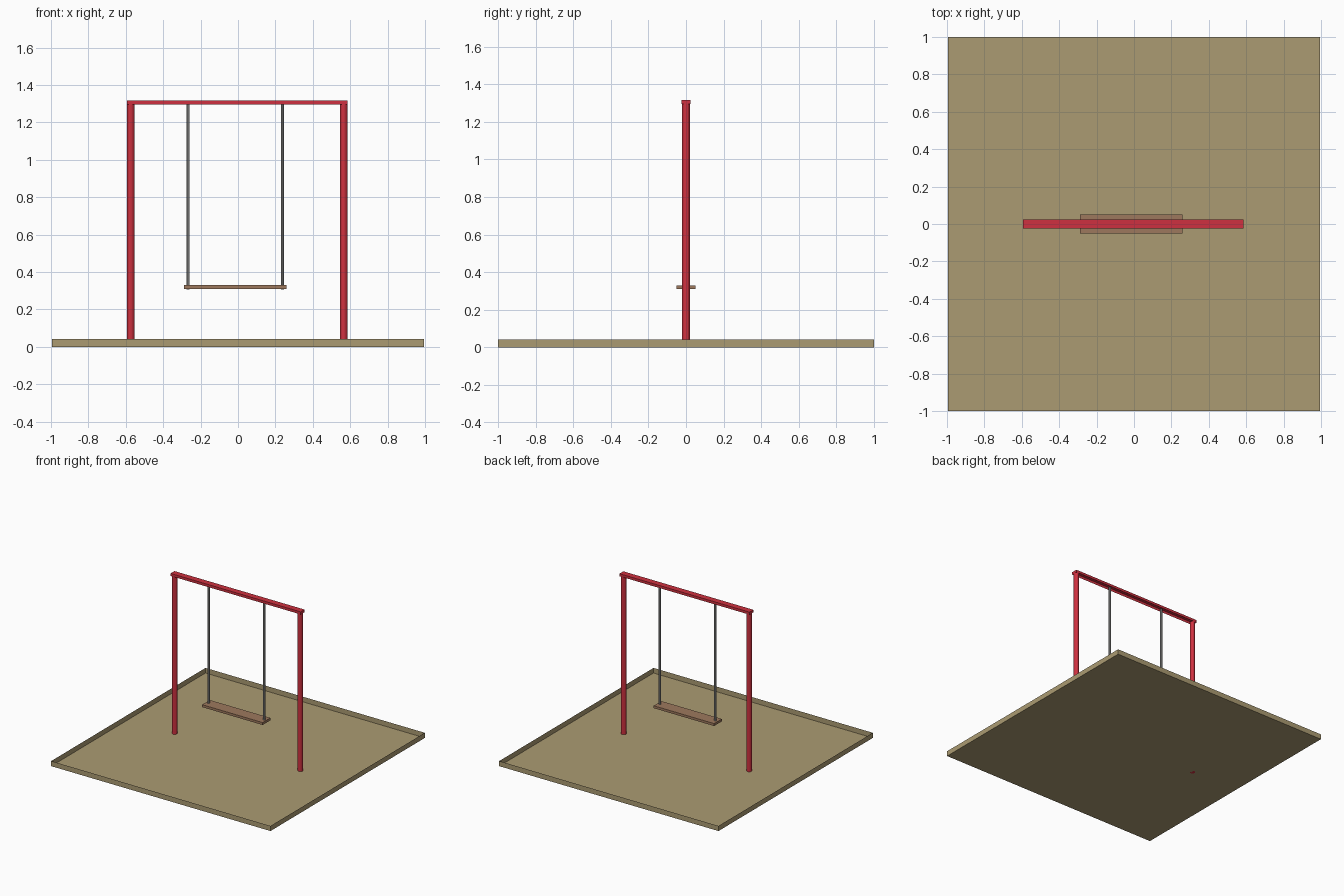
import bpy
import bmesh
from mathutils import Matrix, Vector

if "Cube" in bpy.data.objects:
    bpy.data.objects.remove(bpy.data.objects["Cube"])


def material(name, rgb):
    m = bpy.data.materials.new(name)
    m.diffuse_color = (*rgb, 1)
    m.use_nodes = True
    m.node_tree.nodes["Principled BSDF"].inputs["Base Color"].default_value = m.diffuse_color
    return m


RED = material("red_paint", (0.62, 0.03, 0.05))
SAND = material("sand", (0.41, 0.33, 0.17))
WOOD = material("wood", (0.34, 0.19, 0.11))
STEEL = material("steel", (0.36, 0.36, 0.35))


def finish(name, bm, mat):
    mesh = bpy.data.meshes.new(name)
    bm.to_mesh(mesh)
    bm.free()
    mesh.materials.append(mat)
    obj = bpy.data.objects.new(name, mesh)
    bpy.context.collection.objects.link(obj)
    return obj


def box(name, lo, hi, mat, open_side=0):
    """Box between two corners; open_side 1 / -1 drops its top / bottom face."""
    lo, hi = Vector(lo), Vector(hi)
    bm = bmesh.new()
    bmesh.ops.create_cube(bm, size=1, matrix=Matrix.Translation((lo + hi) / 2)
                          @ Matrix.Diagonal((*(hi - lo), 1)))
    bm.normal_update()
    if open_side:
        gone = [f for f in bm.faces if f.normal.z * open_side > 0.9]
        bmesh.ops.delete(bm, geom=gone, context='FACES_ONLY')
    return finish(name, bm, mat)


def rod(name, x, z0, z1, radius, sides, mat):
    bm = bmesh.new()
    bmesh.ops.create_cone(bm, cap_ends=True, segments=sides, radius1=radius,
                          radius2=radius, depth=z1 - z0,
                          matrix=Matrix.Translation((x, 0, (z0 + z1) / 2)))
    return finish(name, bm, mat)


# Shallow thin-walled sand tray
box("ground_tray", (-0.995, -1, 0), (0.995, 1, 0.042), SAND, open_side=1)

# Frame: two posts and an open-bottomed channel beam
for side, x in (("left", -0.574), ("right", 0.566)):
    rod(side + "_post", x, 0, 1.30, 0.02, 12, RED)
box("top_beam", (-0.594, -0.025, 1.295), (0.586, 0.025, 1.316), RED, open_side=-1)

# Swing: seat hanging on two chains
box("seat", (-0.29, -0.05, 0.31), (0.258, 0.05, 0.33), WOOD)
for side, x in (("left", -0.267), ("right", 0.238)):
    rod(side + "_chain", x, 0.305, 1.30, 0.009, 8, STEEL)
